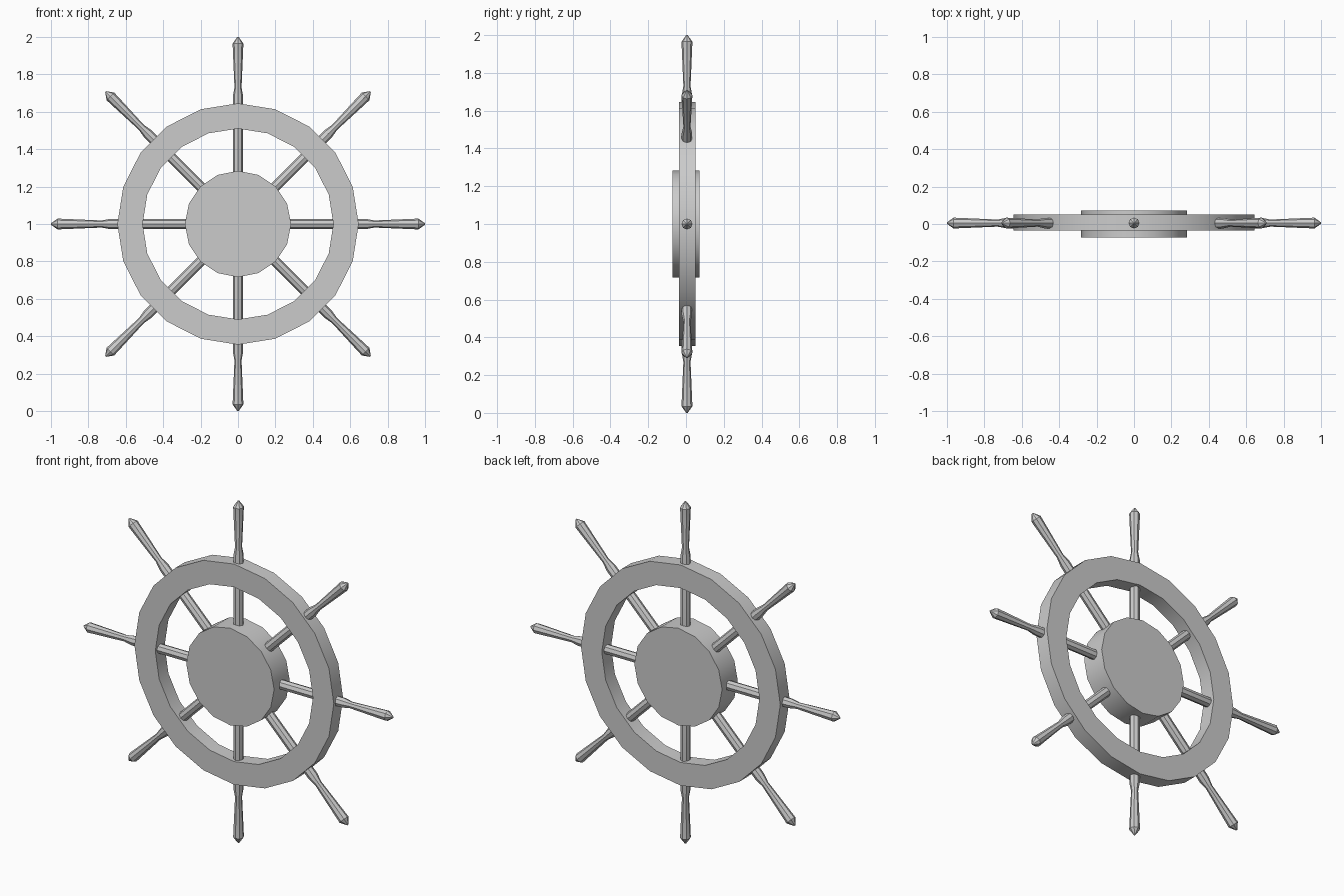
import bpy, bmesh, math
from mathutils import Matrix

cube = bpy.data.objects.get("Cube")
if cube:
    bpy.data.objects.remove(cube, do_unlink=True)

CENTRE_Z = 1.0

grey = bpy.data.materials.new("plain grey")
grey.use_nodes = True
colour = (0.6, 0.6, 0.6, 1)
grey.diffuse_color = colour
grey.node_tree.nodes["Principled BSDF"].inputs["Base Color"].default_value = colour


def lathe(name, profile, sides, matrix, closed=False):
    """Spin (radius, height) points round the local z axis."""
    bm = bmesh.new()
    rings = []
    for r, h in profile:
        ring = [bm.verts.new((r * math.cos(math.tau * i / sides),
                              r * math.sin(math.tau * i / sides), h)) for i in range(sides)]
        rings.append(ring)
    pairs = list(zip(rings, rings[1:] + rings[:1] if closed else rings[1:]))
    for a, b in pairs:
        for i in range(sides):
            j = (i + 1) % sides
            bm.faces.new((a[i], a[j], b[j], b[i]))
    if not closed:
        bm.faces.new(rings[0])
        bm.faces.new(rings[-1])
    bmesh.ops.recalc_face_normals(bm, faces=bm.faces)
    mesh = bpy.data.meshes.new(name)
    bm.to_mesh(mesh)
    bm.free()
    mesh.materials.append(grey)
    obj = bpy.data.objects.new(name, mesh)
    bpy.context.collection.objects.link(obj)
    obj.matrix_world = matrix
    bpy.ops.object.select_all(action='DESELECT')
    obj.select_set(True)
    bpy.context.view_layer.objects.active = obj
    bpy.ops.object.shade_smooth_by_angle(angle=math.radians(30))
    return obj


# Hub and rim turn about the front-to-back axis
facing = Matrix.Translation((0, 0, CENTRE_Z)) @ Matrix.Rotation(-math.pi / 2, 4, 'X')
lathe("hub", [(0.284, -0.072), (0.284, 0.072)], 16, facing)
lathe("rim", [(0.645, -0.036), (0.645, 0.05), (0.51, 0.05), (0.51, -0.036)], 20, facing, closed=True)

# Eight spokes, each ending in a turned handle
spoke = [(0.028, 0.2), (0.028, 0.68), (0.019, 0.73), (0.029, 0.965), (0.004, 1.0)]
for k in range(8):
    turn = Matrix.Rotation(k * math.pi / 4, 4, 'Y')
    lathe(f"spoke_{k + 1}", spoke, 8, Matrix.Translation((0, 0.005, CENTRE_Z)) @ turn)
